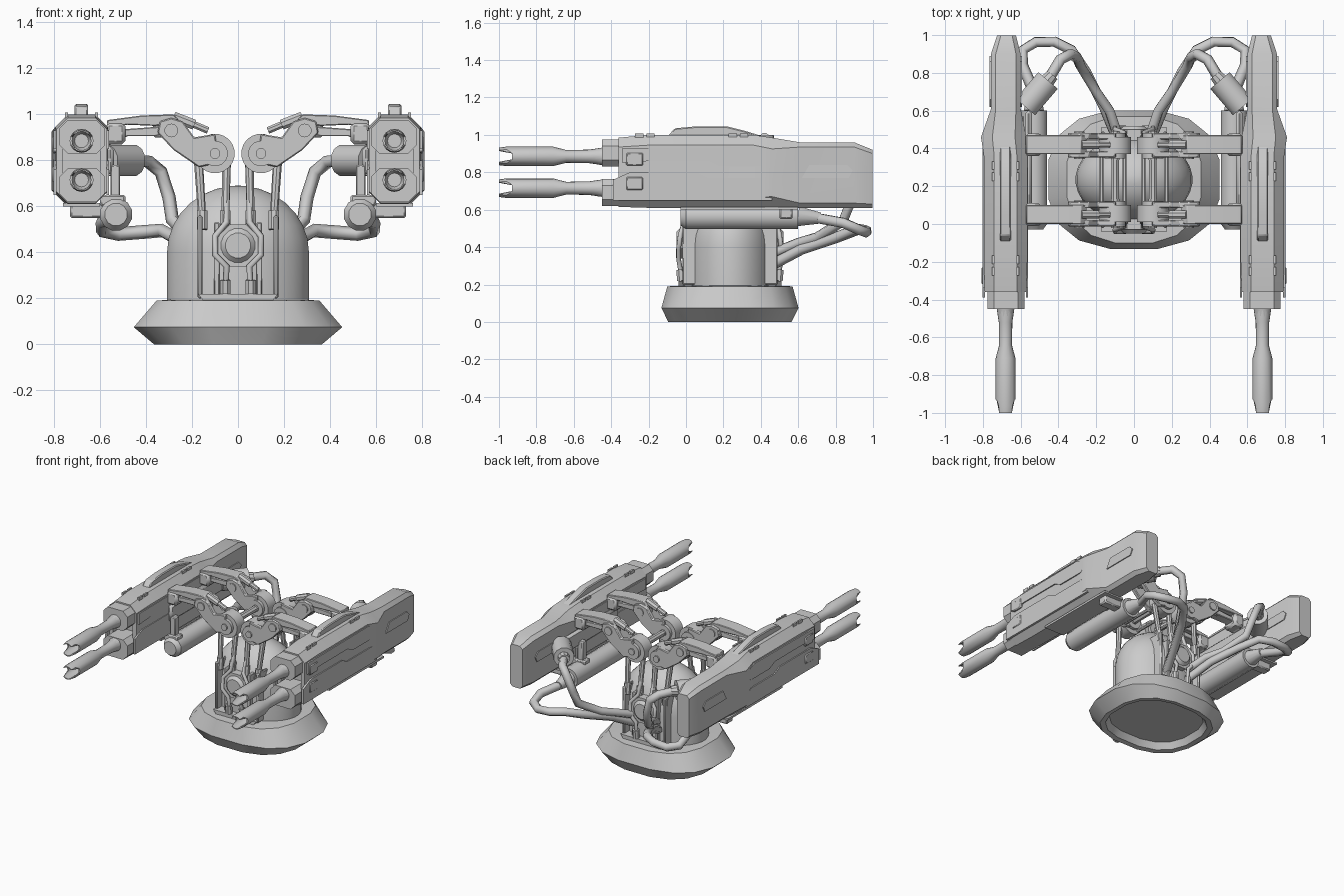
import bpy, bmesh, math
from mathutils import Vector

if "Cube" in bpy.data.objects:
    bpy.data.objects.remove(bpy.data.objects["Cube"])

grey = bpy.data.materials.new("light_grey_metal")
grey.use_nodes = True
grey.diffuse_color = (0.6, 0.6, 0.6, 1)
grey.node_tree.nodes["Principled BSDF"].inputs["Base Color"].default_value = (0.6, 0.6, 0.6, 1)

MID = 0.235          # centre of the pedestal along y
GUN = 0.68           # centre of each gun along x
built = []


def finish(name, bm, mirror=True, bevel=0):
    bmesh.ops.recalc_face_normals(bm, faces=bm.faces)
    mesh = bpy.data.meshes.new(name)
    bm.to_mesh(mesh)
    bm.free()
    mesh.materials.append(grey)
    ob = bpy.data.objects.new(name, mesh)
    bpy.context.collection.objects.link(ob)
    if bevel:
        mod = ob.modifiers.new("bevel", "BEVEL")
        mod.width, mod.segments = bevel, 1
    if mirror:
        ob.modifiers.new("mirror", "MIRROR")
    built.append(ob)
    return ob


def loft(name, rings, mirror=True, bevel=0):
    bm = bmesh.new()
    rows = [[bm.verts.new(p) for p in ring] for ring in rings]
    n = len(rows[0])
    for a, b in zip(rows, rows[1:]):
        for i in range(n):
            j = (i + 1) % n
            bm.faces.new((a[i], a[j], b[j], b[i]))
    bm.faces.new(rows[0])
    bm.faces.new(rows[-1])
    return finish(name, bm, mirror, bevel)


def prism(name, pts, axis, lo, hi, mirror=True, bevel=0):
    place = {"x": lambda p, t: (t, p[0], p[1]), "y": lambda p, t: (p[0], t, p[1])}[axis]
    return loft(name, [[place(p, t) for p in pts] for t in (lo, hi)], mirror, bevel)


def box(name, x, y, z, mirror=True, bevel=0):
    pts = [(x[0], z[0]), (x[1], z[0]), (x[1], z[1]), (x[0], z[1])]
    return prism(name, pts, "y", y[0], y[1], mirror, bevel)


def rod(name, a, b, r, r2=None, sides=12, mirror=True):
    a, b = Vector(a), Vector(b)
    q = (b - a).to_track_quat("Z", "Y")
    circle = [(math.cos(t), math.sin(t)) for t in (math.tau * (i + .5) / sides for i in range(sides))]
    rings = [[p + q @ Vector((c * k, s * k, 0)) for c, s in circle]
             for p, k in ((a, r), (b, r2 or r))]
    return loft(name, rings, mirror)


def oval(rx, ry, z, sides, power=1):
    """Ellipse around the pedestal; a power below 1 makes it boxier."""
    ring = []
    for i in range(sides):
        a = math.tau * (i + .5) / sides
        c, s = math.cos(a), math.sin(a)
        ring.append((rx * math.copysign(abs(c) ** power, c),
                     MID + ry * math.copysign(abs(s) ** power, s), z))
    return ring


def octagon(y, x0, x1, z0, z1, c):
    return [(x, y, z) for x, z in ((x0 + c, z0), (x1 - c, z0), (x1, z0 + c), (x1, z1 - c),
                                   (x1 - c, z1), (x0 + c, z1), (x0, z1 - c), (x0, z0 + c))]


def hose(name, pts, r):
    cu = bpy.data.curves.new(name, "CURVE")
    cu.dimensions = "3D"
    cu.bevel_depth, cu.bevel_resolution, cu.use_fill_caps = r, 1, True
    for side in (-1, 1):
        sp = cu.splines.new("POLY")
        sp.points.add(len(pts) - 1)
        for q, p in zip(sp.points, pts):
            q.co = (side * p[0], p[1], p[2], 1)
    cu.materials.append(grey)
    bpy.context.collection.objects.link(bpy.data.objects.new(name, cu))


# Pedestal with a hollow underside, and domed body
loft("base", [oval(rx, ry, z, 16, .78) for rx, ry, z in
              ((.31, .275, .05), (.335, .3, .005), (.37, .335, 0), (.46, .372, .075),
               (.36, .34, .19), (.3, .24, .195))], False)
dome = [(.31, .19), (.31, .4)]
dome += [(.31 * math.cos(a), .4 + .29 * math.sin(a)) for a in (math.radians(d) for d in range(12, 90, 12))]
loft("dome_body", [oval(r, r * .74, z, 32) for r, z in dome + [(.01, .69)]], False)


# Mechanism on the front and on the back of the body
for label, flip in (("front", 1), ("back", -1)):
    def Y(v):
        return MID + flip * (v - MID)

    prism(label + "_frame_floor", [(-.15, .19), (.15, .19), (.175, .22), (-.175, .22)], "y",
          Y(-.04), Y(.09), False)
    box(label + "_frame_side", (.155, .175), (Y(-.02), Y(.1)), (.2, .56), bevel=.006)
    box(label + "_frame_slat", (.08, .105), (Y(-.008), Y(.05)), (.2, .53), bevel=.004)
    rod(label + "_hub_ring", (0, Y(-.03), .43), (0, Y(.05), .43), .098, sides=8, mirror=False)
    rod(label + "_hub_cap", (0, Y(-.05), .43), (0, Y(-.03), .43), .055, .075, 16, False)
    hose(label + "_hub_cable", [(.05, Y(.03), .64), (.05, Y(-.01), .53), (.1, Y(-.03), .47),
                                (.1, Y(-.04), .39), (.05, Y(-.04), .34), (.055, Y(-.02), .22)], .014)
    rod(label + "_cable_plug", (.055, Y(-.025), .22), (.055, Y(-.03), .28), .024, sides=8)

    # Struts that carry the shoulder joint
    for x0, x1 in ((.155, .172), (.055, .05)):
        rod(label + "_strut", (x0, Y(.015), .54), (x1, Y(.05), .8), .017, .02, 8)
        rod(label + "_strut_foot", (x0, Y(.01), .5), (x0, Y(.02), .58), .024, sides=8)

    # Shoulder joint: stepped discs
    for part, reach, r, sides in (("disc", .0, .086, 20), ("cap", .022, .056, 16),
                                  ("pin", .032, .024, 8)):
        rod(label + "_shoulder_" + part, (.1, Y(.01 - reach), .83), (.1, Y(.1 + reach), .83), r, sides=sides)

    # Upper arm link and elbow
    link = [(.08, .79), (.17, .77), (.28, .845), (.35, .92), (.34, .97), (.29, .985),
            (.24, .97), (.19, .9), (.1, .915)]
    for lo, hi in ((-.012, .022), (.085, .118)):
        prism(label + "_upper_arm", link, "y", Y(lo), Y(hi), bevel=.005)
    rod(label + "_elbow_pin", (.29, Y(-.02), .93), (.29, Y(.125), .93), .03, sides=10)

    # Forearm with an open slot
    prism(label + "_forearm_top", [(.25, .965), (.28, 1), (.42, .995), (.57, .975), (.57, .94),
                                   (.48, .955), (.36, .95)], "y", Y(.0), Y(.1), bevel=.004)
    prism(label + "_forearm_bottom", [(.26, .93), (.36, .905), (.48, .905), (.57, .86),
                                      (.57, .9), (.5, .935), (.3, .95)], "y", Y(.015), Y(.085), bevel=.004)
    box(label + "_forearm_end", (.49, .575), (Y(-.01), Y(.11)), (.87, .965), bevel=.015)
    box(label + "_forearm_root", (.25, .37), (Y(.02), Y(.08)), (.9, .97), bevel=.01)
    rod(label + "_arm_piston", (.13, Y(.05), .93), (.26, Y(.05), .985), .016, sides=8)
    rod(label + "_piston_sleeve", (.19, Y(.05), .955), (.28, Y(.05), .99), .024, sides=8)

# Axles between the front and back shoulders
for x, z, r in ((.1, .83, .022), (.172, .79, .012), (.05, .78, .012)):
    rod("shoulder_axle", (x, .08, z), (x, 2 * MID - .08, z), r, sides=8)

# Gun housing, tapering to a thin tail
loft("gun_housing", [octagon(*s) for s in (
    (-.3, .6, .76, .65, .93, .03), (-.36, .6, .76, .64, .95, .03), (-.36, .57, .79, .615, .985, .05),
    (-.2, .565, .795, .61, 1, .055), (.36, .565, .795, .61, 1, .055), (.46, .57, .81, .61, .985, .06),
    (.61, .6, .757, .61, .96, .025), (.9, .6, .757, .61, .96, .025), (.998, .625, .725, .61, .92, .02))])

# Housing plates on both flanks
lower = [(-.39, .65), (-.39, .76), (-.3, .8), (.06, .8), (.12, .77), (.4, .77), (.46, .72), (.46, .65)]
upper = [(-.34, .85), (-.34, .93), (.36, .935), (.44, .9), (.4, .83), (.18, .83), (.12, .86), (-.2, .86)]
for x0, x1 in ((.56, .572), (.788, .803)):
    prism("lower_side_plate", lower, "x", x0, x1)
    prism("upper_side_plate", upper, "x", x0, x1)
prism("tail_plate", [(.62, .77), (.66, .84), (.86, .84), (.89, .81), (.87, .77)], "x", .594, .764)
for z in (.74, .87):
    box("cheek_block", (.782, .808), (-.32, -.23), (z - .035, z + .035), bevel=.006)

# Top fin and vents
prism("top_fin", [(-.1, .99), (-.06, 1.035), (.05, 1.045), (.22, 1.045), (.32, 1.02), (.45, .98)],
      "x", .652, .71, bevel=.006)
for y in (-.22, .28):
    for x in (.615, .745):
        for k in (-.03, .03):
            box("top_vent", (x - .006, x + .006), (y + k - .022, y + k + .022), (.985, 1.008))

# Barrels with forked, hollow muzzles
SIDES = 16
for label, z, z0, z1 in (("upper", .885, .83, .975), ("lower", .715, .62, .765)):
    loft(label + "_barrel_block", [octagon(y, GUN - .1, GUN + .095, z0, z1, .035) for y in (-.45, -.3)])
    rod(label + "_barrel_collar", (GUN, -.49, z), (GUN, -.44, z), .04, .05, 12)
    rings = []
    for y, r in ((-.8, .03), (-.82, .04), (-1, .041), (-1, .047), (-.96, .052), (-.71, .052),
                 (-.64, .034), (-.52, .036), (-.46, .045), (-.4, .045)):
        ring = []
        for i in range(SIDES):
            a = math.tau * i / SIDES
            notch = .07 if y < -.95 and abs(math.cos(a)) > .9 else 0
            ring.append((GUN + r * math.cos(a), max(y, -1 + notch), z + r * math.sin(a)))
        rings.append(ring)
    loft(label + "_barrel", rings)

# Canister below each gun with its brackets
rod("canister", (.53, 0, .565), (.53, .6, .565), .072, sides=12)
rod("canister_nose", (.53, -.03, .565), (.53, 0, .565), .05, .072, 12)
rod("canister_tail", (.53, .6, .565), (.53, .72, .555), .055, .03, 12)
box("canister_clamp", (.58, .73), (.5, .57), (.55, .615), bevel=.008)
box("under_plate", (.6, .76), (-.03, .6), (.6, .615))
for y in (.03, .44):
    box("canister_bracket", (.512, .555), (y - .025, y + .025), (.6, .78), bevel=.006)
    box("bracket_foot", (.49, .6), (y - .035, y + .035), (.6, .65), bevel=.008)
box("inner_rail", (.54, .575), (0, .6), (.74, .86), bevel=.015)

# Hose sockets and hoses to the back of the body
rod("hose_socket", (.575, .62, .8), (.455, .76, .8), .07, sides=12)
rod("hose_nozzle", (.48, .735, .8), (.43, .79, .8), .045, .035, 10)
hose("upper_hose", [(.45, .77, .8), (.39, .87, .795), (.335, .9, .75), (.3, .88, .64), (.285, .84, .54),
                    (.2, .7, .45), (.13, .6, .42), (.08, .45, .36)], .029)
hose("lower_hose", [(.53, .7, .555), (.59, .84, .53), (.59, .92, .495), (.52, .963, .48), (.42, .965, .488),
                    (.33, .92, .495), (.25, .8, .45), (.16, .62, .39), (.09, .45, .3)], .03)

# Smooth the round parts and keep hard edges
for ob in bpy.context.selected_objects:
    ob.select_set(False)
for ob in built:
    ob.select_set(True)
bpy.context.view_layer.objects.active = built[0]
bpy.ops.object.shade_smooth_by_angle(angle=math.radians(32))
